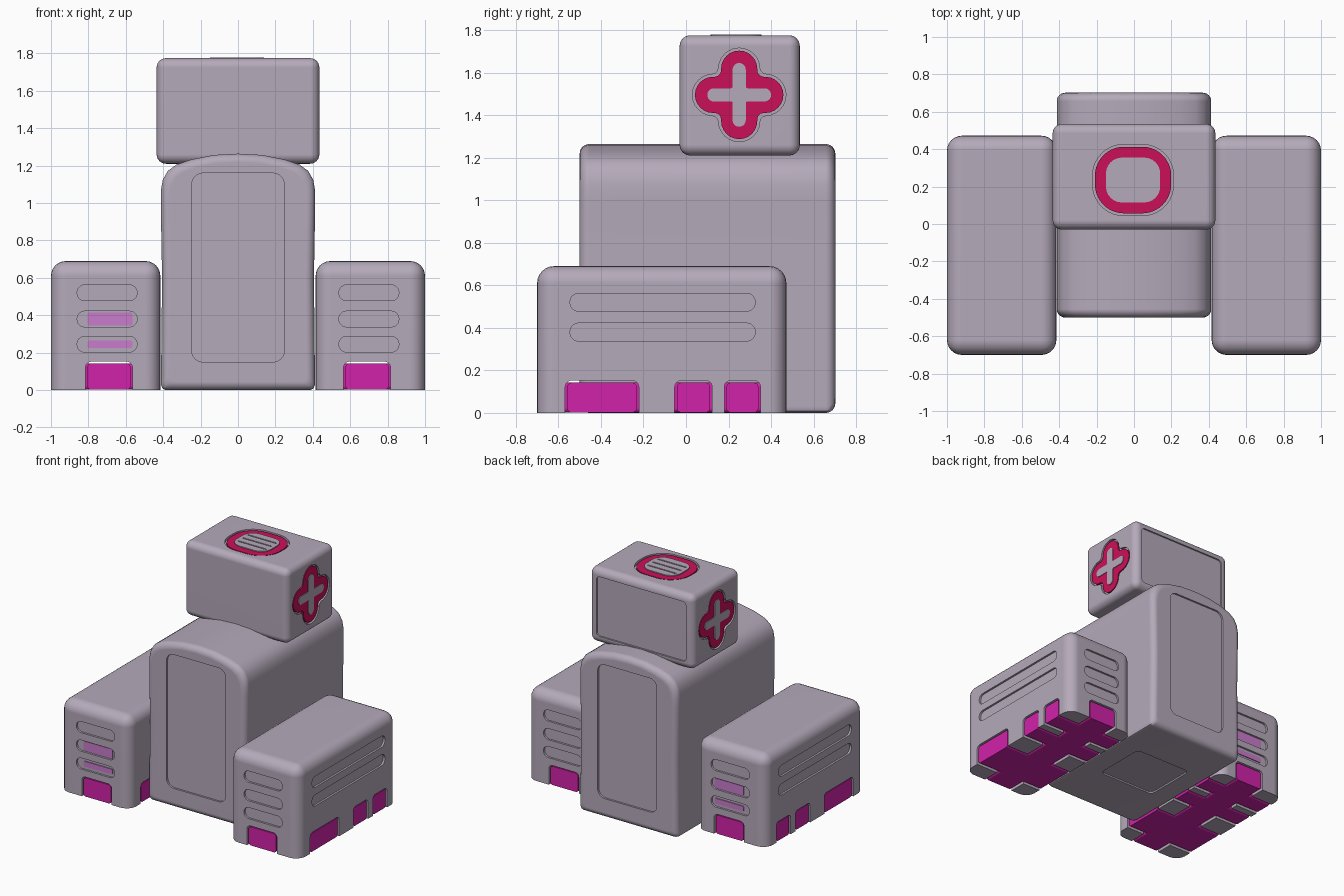
import bpy, bmesh, math

if "Cube" in bpy.data.objects:
    bpy.data.objects.remove(bpy.data.objects["Cube"])


def material(name, rgb):
    m = bpy.data.materials.new(name)
    m.diffuse_color = (*rgb, 1)
    m.use_nodes = True
    m.node_tree.nodes["Principled BSDF"].inputs["Base Color"].default_value = m.diffuse_color
    return m


GREY = material("lilac_grey", (0.46, 0.40, 0.49))
MAGENTA = material("magenta", (0.64, 0.016, 0.40))
RED = material("crimson", (0.60, 0.005, 0.10))
PINK = material("pale_pink", (0.58, 0.20, 0.60))


def finish(name, bm, mat):
    bmesh.ops.recalc_face_normals(bm, faces=bm.faces)
    me = bpy.data.meshes.new(name)
    bm.to_mesh(me)
    bm.free()
    me.materials.append(mat)
    ob = bpy.data.objects.new(name, me)
    bpy.context.collection.objects.link(ob)
    return ob


def activate(ob):
    bpy.ops.object.select_all(action='DESELECT')
    ob.select_set(True)
    bpy.context.view_layer.objects.active = ob


def smooth(ob):
    activate(ob)
    bpy.ops.object.shade_smooth_by_angle(angle=math.radians(35))
    w = ob.modifiers.new("normals", 'WEIGHTED_NORMAL')
    w.keep_sharp = True


def place(axis, u, v, w):
    return {'x': (w, u, v), 'y': (u, w, v), 'z': (u, v, w)}[axis]


def loft(name, rings, mat):
    bm = bmesh.new()
    vs = [[bm.verts.new(p) for p in ring] for ring in rings]
    n = len(vs[0])
    for a, b in zip(vs, vs[1:]):
        for i in range(n):
            bm.faces.new((a[i], a[(i + 1) % n], b[(i + 1) % n], b[i]))
    bm.faces.new(vs[0])
    bm.faces.new(vs[-1])
    return finish(name, bm, mat)


def prism(name, pts, axis, lo, hi, mat=GREY):
    return loft(name, [[place(axis, u, v, w) for u, v in pts] for w in (lo, hi)], mat)


def rrect(cu, cv, hu, hv, r, n=6):
    pts = []
    for k, (su, sv) in enumerate(((1, 1), (-1, 1), (-1, -1), (1, -1))):
        for i in range(n + 1):
            a = math.pi / 2 * (k + i / n)
            pts.append((cu + su * (hu - r) + r * math.cos(a),
                        cv + sv * (hv - r) + r * math.sin(a)))
    return pts


def plus(cu, cv, reach, r, fillet, n=12):
    """Cross outline with round arm ends."""
    pts = []
    for k in range(4):
        c, s = round(math.cos(k * math.pi / 2)), round(math.sin(k * math.pi / 2))
        arm = [(reach - r + r * math.cos(a), r * math.sin(a))
               for a in (math.pi * (i / n - 0.5) for i in range(n + 1))]
        arm += [(r + fillet * (1 - math.sin(t)), r + fillet * (1 - math.cos(t)))
                for t in (0.01, 0.52, 1.05, 1.56)]
        pts += [(cu + u * c - v * s, cv + u * s + v * c) for u, v in arm]
    return pts


def cut(ob, pts, axis, lo, hi):
    cutter = prism("cutter", pts, axis, lo, hi)
    cutter.hide_render = True
    m = ob.modifiers.new("cut", 'BOOLEAN')
    m.operation, m.solver, m.object = 'DIFFERENCE', 'EXACT', cutter
    activate(ob)
    bpy.ops.object.modifier_apply(modifier=m.name)
    bpy.data.objects.remove(cutter)


def rounded_box(name, x, y, z, r, keep_bottom=False):
    bm = bmesh.new()
    bmesh.ops.create_cube(bm, size=1)
    for v in bm.verts:
        v.co = [(a + b) / 2 + c * (b - a) for (a, b), c in zip((x, y, z), v.co)]
    edges = [e for e in bm.edges
             if not (keep_bottom and all(v.co.z < z[0] + 1e-4 for v in e.verts))]
    bmesh.ops.bevel(bm, geom=edges, offset=r, segments=6, profile=0.5, affect='EDGES')
    return finish(name, bm, GREY)


# Body: arched profile lofted front to back with rounded rims
half = [(0.385, 0), (0.404, 0.008), (0.412, 0.03), (0.406, 0.6), (0.413, 1.0), (0.412, 1.07),
        (0.402, 1.125), (0.375, 1.172), (0.33, 1.205), (0.25, 1.233), (0.13, 1.257)]
profile = half + [(0, 1.264)] + [(-x, z) for x, z in reversed(half)]
R, stops = 0.045, []
for i in range(7):
    a = math.pi / 2 * i / 6
    stops.append((R * (1 - math.cos(a)), R * (1 - math.sin(a))))
stations = [(-0.5 + dy, d) for dy, d in stops] + [(0.702 - dy, d) for dy, d in reversed(stops)]
rings = [[(x * (1 - d / 0.41), y, 0.632 + (z - 0.632) * (1 - d / 0.632)) for x, z in profile]
         for y, d in stations]
body = loft("body", rings, GREY)
door = rrect(0, 0.655, 0.247, 0.505, 0.06)
cut(body, door, 'y', -0.6, -0.486)
cut(body, door, 'y', 0.688, 0.8)
cut(body, rrect(0, 0.12, 0.24, 0.21, 0.04), 'z', -0.1, 0.012)
smooth(body)

# Head with rear screen recess
head = rounded_box("head", (-0.435, 0.435), (-0.03, 0.535), (1.21, 1.775), 0.05)
cut(head, rrect(0, 1.492, 0.375, 0.225, 0.03), 'y', 0.523, 0.6)
for s in (1, -1):
    cut(head, plus(0.25, 1.495, 0.22, 0.097, 0.03), 'x', *sorted((s * 0.417, s * 0.5)))
cut(head, rrect(-0.005, 0.235, 0.216, 0.19, 0.165, 10), 'z', 1.757, 1.9)
smooth(head)

# Side cross badges
for s, side in ((1, "right"), (-1, "left")):
    smooth(prism(side + "_badge", plus(0.25, 1.495, 0.208, 0.085, 0.03), 'x',
                 *sorted((s * 0.41, s * 0.432)), RED))
    smooth(prism(side + "_badge_cross", plus(0.25, 1.495, 0.15, 0.031, 0.008), 'x',
                 *sorted((s * 0.42, s * 0.437))))

# Top vent: ring with slatted centre
smooth(prism("vent_ring", rrect(-0.005, 0.235, 0.204, 0.178, 0.155, 10), 'z', 1.75, 1.771, RED))
vent = prism("vent_slats", rrect(-0.005, 0.235, 0.145, 0.12, 0.085), 'z', 1.76, 1.778)
for y in (0.175, 0.235, 0.295):
    cut(vent, rrect(-0.005, y, 0.12, 0.005, 0.004, 2), 'z', 1.7725, 1.8)
smooth(vent)

# Side pods with slots and magenta feet
Y0, Y1 = -0.70, 0.472
FEET = ((-0.395, 0.163), (0.035, 0.078), (0.265, 0.075))
for s, side in ((1, "right"), (-1, "left")):
    def span(a, b):
        return sorted((s * a, s * b))
    pod = rounded_box(side + "_pod", span(0.415, 1.0), (Y0, Y1), (0, 0.69), 0.08, True)
    for z in (0.52, 0.38, 0.245):
        slot = rrect(s * 0.70, z, 0.16, 0.042, 0.04)
        cut(pod, slot, 'y', Y0 - 0.1, Y0 + 0.015)
        cut(pod, slot, 'y', Y1 - 0.015, Y1 + 0.1)
    for z in (0.52, 0.38):
        cut(pod, rrect(-0.11, z, 0.435, 0.042, 0.04), 'x', *span(0.985, 1.1))
    # channels for the feet, running right through the base
    cut(pod, rrect(s * 0.69, 0.05, 0.125, 0.102, 0.03), 'y', Y0 - 0.1, Y1 + 0.1)
    for y, h in FEET:
        cut(pod, rrect(y, 0.05, h + 0.01, 0.102, 0.03), 'x', *span(0.3, 1.1))
    smooth(pod)
    smooth(prism(side + "_foot_long", rrect(s * 0.69, 0.0725, 0.115, 0.0705, 0.02), 'y',
                 Y0 + 0.006, Y1 - 0.006, MAGENTA))
    for i, (y, h) in enumerate(FEET):
        smooth(prism(f"{side}_foot_{i + 1}", rrect(y, 0.072, h, 0.07, 0.02), 'x',
                     *span(0.421, 0.994), MAGENTA))

# Lit strips in the left pod's lower slots
for z, h in ((0.38, 0.036), (0.245, 0.02)):
    for y, d in ((Y0 + 0.008, "front"), (Y1 - 0.016, "back")):
        prism(f"{d}_light_{int(z * 100)}", rrect(-0.685, z, 0.12, h, 0.01), 'y', y, y + 0.008, PINK)
